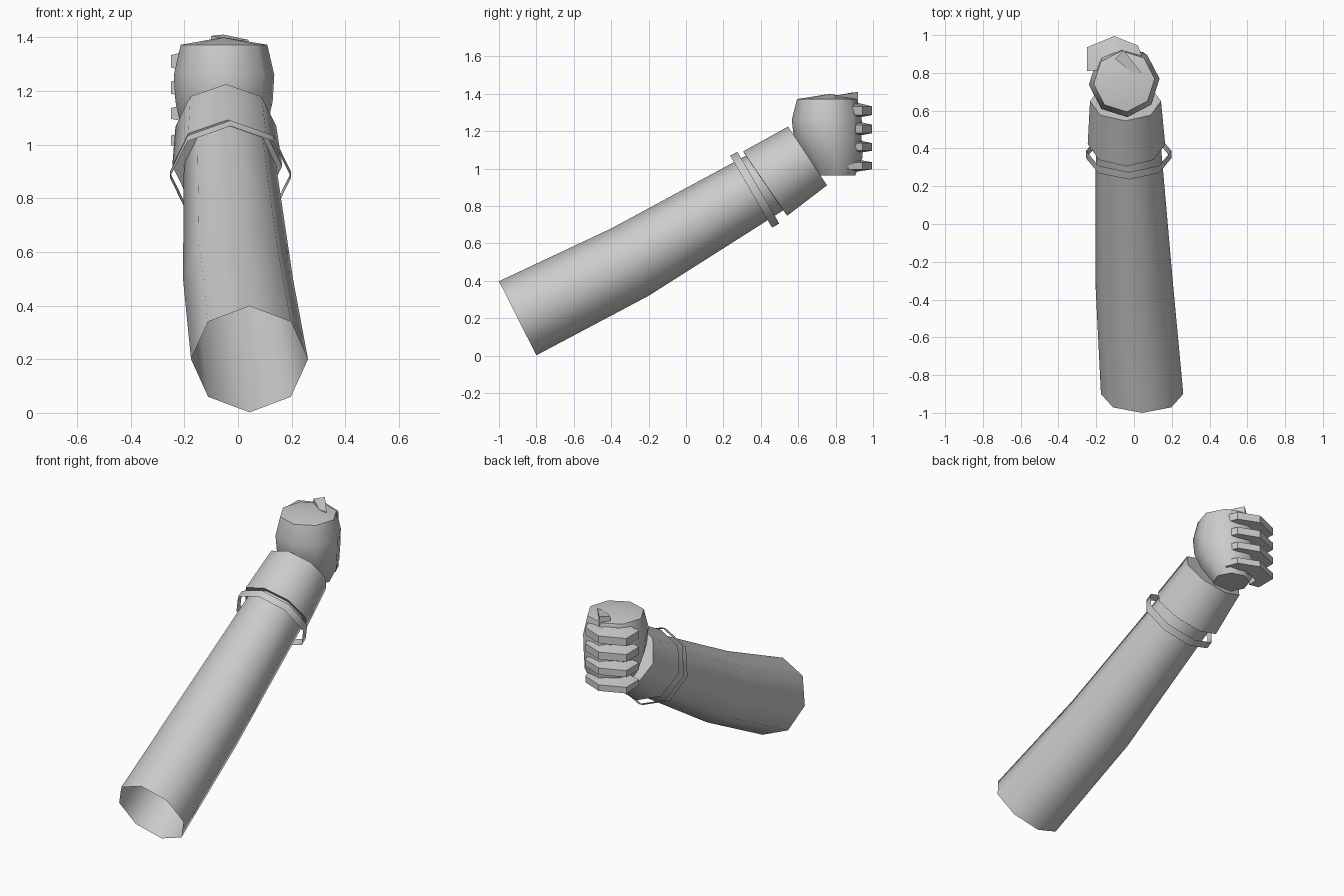
import bpy, math
from mathutils import Vector

if "Cube" in bpy.data.objects:
    bpy.data.objects.remove(bpy.data.objects["Cube"])


def make(name, verts, faces, smooth=50):
    mesh = bpy.data.meshes.new(name)
    mesh.from_pydata(verts, [], faces)
    ob = bpy.data.objects.new(name, mesh)
    bpy.context.collection.objects.link(ob)
    bpy.ops.object.select_all(action='DESELECT')
    ob.select_set(True)
    bpy.context.view_layer.objects.active = ob
    bpy.ops.object.mode_set(mode='EDIT')
    bpy.ops.mesh.select_all(action='SELECT')
    bpy.ops.mesh.normals_make_consistent(inside=False)
    bpy.ops.object.mode_set(mode='OBJECT')
    if smooth:
        bpy.ops.object.shade_smooth_by_angle(angle=math.radians(smooth))
    return ob


def loft(name, rings, n=8, cap_start=False, cap_end=False):
    """Each ring: centre, half width in x, half vector (y, z) towards its top."""
    verts, faces = [], []
    for (cx, cy, cz), rx, (uy, uz) in rings:
        for i in range(n):
            a = 2 * math.pi * i / n
            c, s = math.cos(a), math.sin(a)
            verts.append((cx + rx * c, cy + uy * s, cz + uz * s))
    for k in range(len(rings) - 1):
        for i in range(n):
            j = (i + 1) % n
            faces.append((k * n + i, k * n + j, (k + 1) * n + j, (k + 1) * n + i))
    if cap_start:
        faces.append(tuple(range(n)))
    if cap_end:
        faces.append(tuple(range((len(rings) - 1) * n, len(rings) * n)))
    return make(name, verts, faces)


# forearm sleeve, open at the elbow, stepping out into the glove cuff
loft("forearm_and_cuff", [
    ((0.043, -0.90, 0.20), 0.218, (-0.10, 0.198)),
    ((0.0, -0.30, 0.50), 0.205, (-0.10, 0.18)),
    ((-0.03, 0.42, 0.923), 0.172, (-0.10, 0.146)),
    ((-0.04, 0.423, 0.92), 0.205, (-0.118, 0.172)),
    ((-0.045, 0.65, 1.068), 0.188, (-0.104, 0.157)),
], cap_end=True)

# loose wrist band
loft("wrist_band", [
    ((-0.028, 0.348, 0.877), 0.226, (-0.112, 0.192)),
    ((-0.028, 0.387, 0.898), 0.226, (-0.112, 0.192)),
])

# fist: eight sided barrel with a slightly raised top
fist = [(0.80, 0.962, 0.105), (0.785, 1.06, 0.16), (0.758, 1.16, 0.182),
        (0.753, 1.26, 0.188), (0.755, 1.372, 0.162)]
verts, faces = [], []
for cy, z, r in fist:
    for i in range(8):
        a = math.radians(5 + 45 * i)
        verts.append((-0.052 + r * math.cos(a), cy + r * math.sin(a), z))
for k in range(len(fist) - 1):
    for i in range(8):
        j = (i + 1) % 8
        faces.append((k * 8 + i, k * 8 + j, k * 8 + 8 + j, k * 8 + 8 + i))
faces.append(tuple(range(8)))
verts.append((-0.055, 0.77, 1.4))
top = (len(fist) - 1) * 8
faces += [(top + i, top + (i + 1) % 8, len(verts) - 1) for i in range(8)]
make("fist", verts, faces)

# four curled fingers following the front of the fist
PATH = [(-0.25, 0.81), (-0.25, 0.935), (-0.105, 0.995), (0.02, 0.945), (0.05, 0.87)]
MID = Vector((-0.095, 0.82))
for n, (z, h) in enumerate([(1.312, 0.042), (1.214, 0.041), (1.118, 0.037), (1.017, 0.034)]):
    section = [(1.0, 0.5), (0.5, 1.0), (0.5, -1.0), (1.0, -0.6)]
    verts, faces = [], []
    for x, y in PATH:
        for s, t in section:
            p = MID + (Vector((x, y)) - MID) * s
            verts.append((p.x, p.y, z + h * t))
    for k in range(len(PATH) - 1):
        for i in range(4):
            j = (i + 1) % 4
            faces.append((k * 4 + i, k * 4 + j, k * 4 + 4 + j, k * 4 + 4 + i))
    e = (len(PATH) - 1) * 4
    faces += [(0, 1, 2, 3), (e, e + 1, e + 2, e + 3)]
    make("finger_%d" % (n + 1), verts, faces, 25)

# thumb wedge lying across the top
base = [(-0.10, 0.875), (-0.055, 0.92), (0.04, 0.80), (-0.01, 0.80)]
verts = [(x, y, 1.35) for x, y in base]
verts += [(x, y, z) for (x, y), z in zip(base, (1.405, 1.41, 1.39, 1.39))]
make("thumb", verts, [(0, 1, 2, 3), (4, 5, 6, 7)] +
     [(i, (i + 1) % 4, (i + 1) % 4 + 4, i + 4) for i in range(4)], 0)
